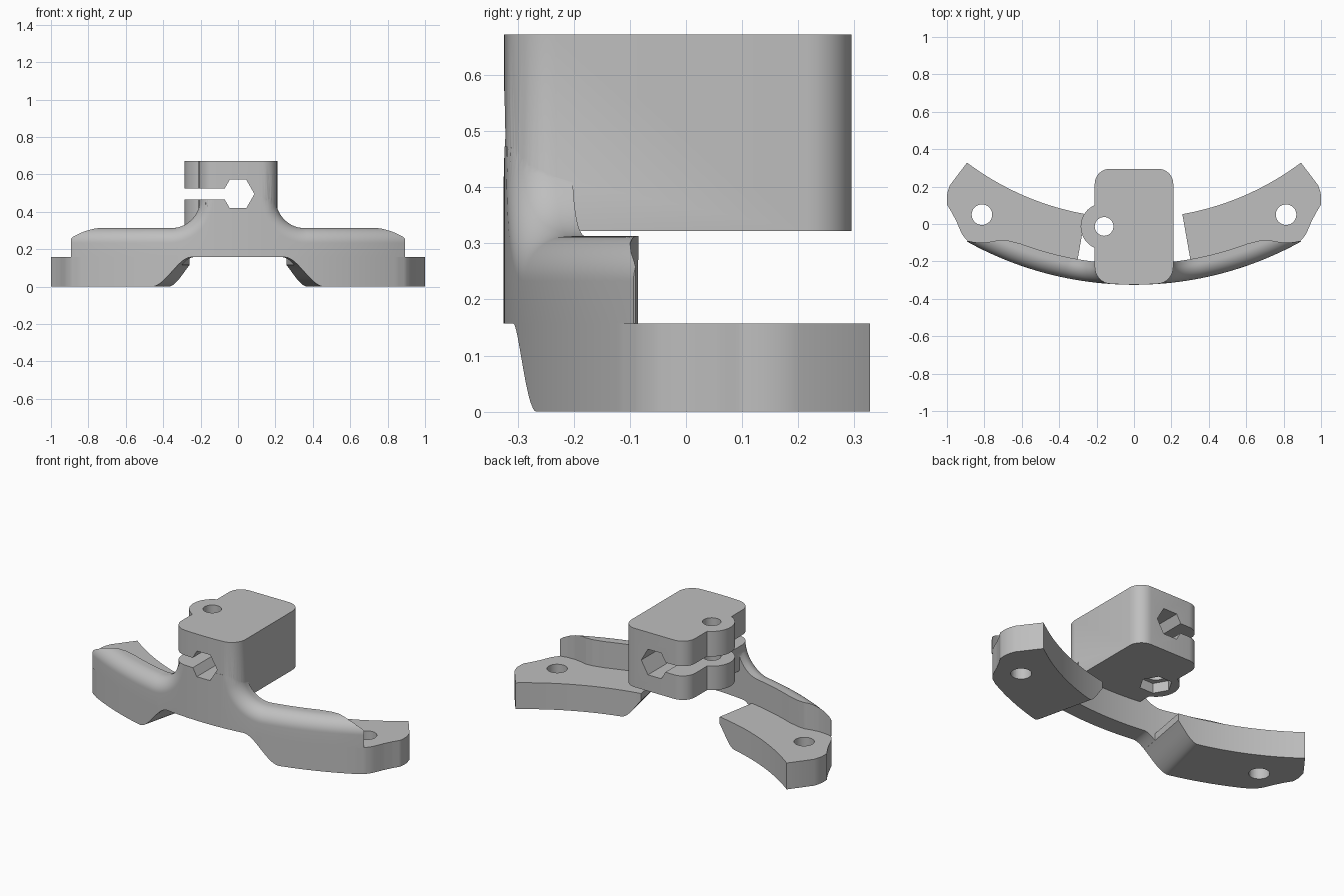
import bpy, bmesh, math
from math import sin, cos, sqrt, pi

if "Cube" in bpy.data.objects:
    bpy.data.objects.remove(bpy.data.objects["Cube"], do_unlink=True)

grey = bpy.data.materials.new("plain grey")
grey.use_nodes = True
colour = (0.52, 0.52, 0.52, 1)
grey.diffuse_color = colour
grey.node_tree.nodes["Principled BSDF"].inputs["Base Color"].default_value = colour

CY, R = 1.515, 1.84          # centre and radius of the curved front
LEDGE, EDGE = 0.157, 0.08    # top of the feet, rounding of the front edge
FOOT_START, FOOT_END, WALL_END = 0.175, 0.645, 0.507


def finish(name, bm):
    bmesh.ops.recalc_face_normals(bm, faces=bm.faces)
    mesh = bpy.data.meshes.new(name)
    bm.to_mesh(mesh)
    bm.free()
    mesh.materials.append(grey)
    ob = bpy.data.objects.new(name, mesh)
    bpy.context.collection.objects.link(ob)
    return ob


def loft(name, angles, section):
    """Sweep a changing (radius, height) section around the arc centre."""
    bm = bmesh.new()
    rings = [[bm.verts.new((r * sin(a), CY - r * cos(a), z)) for r, z in section(a)]
             for a in angles]
    n = len(rings[0])
    for p, q in zip(rings, rings[1:]):
        for i in range(n):
            j = (i + 1) % n
            bm.faces.new((p[i], p[j], q[j], q[i]))
    bm.faces.new(rings[0])
    bm.faces.new(rings[-1][::-1])
    return finish(name, bm)


def prism(name, outline, z0, z1):
    bm = bmesh.new()
    face = bm.faces.new([bm.verts.new((x, y, z0)) for x, y in outline])
    up = bmesh.ops.extrude_face_region(bm, geom=[face])["geom"]
    bmesh.ops.translate(bm, verts=[v for v in up if isinstance(v, bmesh.types.BMVert)],
                        vec=(0, 0, z1 - z0))
    return finish(name, bm)


def ring(x, y, r, n, turn=0):
    return [(x + r * cos(turn + 2 * pi * i / n), y + r * sin(turn + 2 * pi * i / n))
            for i in range(n)]


def boolean(target, tool, operation):
    mod = target.modifiers.new("join", 'BOOLEAN')
    mod.operation, mod.solver, mod.object = operation, 'EXACT', tool
    bpy.context.view_layer.objects.active = target
    bpy.ops.object.modifier_apply(modifier=mod.name)
    bpy.data.objects.remove(tool, do_unlink=True)


def interp(pts, t):
    for (a, u), (b, v) in zip(pts, pts[1:]):
        if t <= b:
            return u + (v - u) * max(0, (t - a) / (b - a))
    return pts[-1][1]


def underside(a):
    t = min(1, max(0, (R * sin(abs(a)) - 0.25) / 0.21))
    return LEDGE * (1 - t * t * (3 - 2 * t))


def wall_top(x, drop):
    """Flat arm that sweeps up into the clamp block."""
    if x > 0.37:
        return 0.313 - drop
    return 0.473 - sqrt(max(0, (0.16 + drop) ** 2 - (0.37 - x) ** 2))


WALL_INNER = [(0, 1.73), (0.36, 1.73), (0.4, 1.74), (0.423, 1.755), (0.44, 1.778),
              (0.461, 1.803), (0.485, 1.823), (WALL_END, 1.836)]
FOOT_OUTER = [(0.48, R), (0.511, 1.834), (0.53, 1.819), (0.564, 1.776), (0.59, 1.75),
              (0.617, 1.729), (0.636, 1.684), (FOOT_END, 1.64)]


def wall_section(a):
    a = abs(a)
    x, inner = R * sin(a), interp(WALL_INNER, a)
    low = underside(a) if a < FOOT_START + 0.001 else LEDGE
    pts = [(inner, low), (R, low)]
    depth = min(EDGE, R - inner)
    for i in range(13):
        d = depth * (1 - cos(pi / 2 * i / 12))
        drop = EDGE - sqrt(max(0, EDGE ** 2 - (EDGE - d) ** 2))
        pts.append((R - d, wall_top(x, drop)))
    pts.append((inner - 0.0005, wall_top(x, EDGE - sqrt(EDGE ** 2 - (EDGE - depth) ** 2))))
    return pts


def foot_section(a):
    low, outer = underside(a), interp(FOOT_OUTER, abs(a))
    return [(1.485, low), (outer, low), (outer, LEDGE), (1.485, LEDGE)]


# Clamp block with rounded corners and a bowed front
outline = []
for cx, cy, start in ((0.13, 0.215, 0), (-0.13, 0.215, 1), (-0.13, -0.24, 2), (0.13, -0.24, 3)):
    outline += [(cx + EDGE * cos(pi / 2 * (start + i / 8)),
                 cy + EDGE * sin(pi / 2 * (start + i / 8))) for i in range(9)]
    if start == 2:
        outline += [(-0.13 + 0.26 * i / 12, -0.32) for i in range(1, 12)]
outline = [(x, y if y > -0.24 else y - 0.004 + x * x / (2 * R)) for x, y in outline]
bracket = prism("clamp_bracket", outline, 0.322, 0.672)

# Screw boss and curved front wall
BX, BY = -0.16, -0.013
boolean(bracket, prism("screw_boss", ring(BX, BY, 0.125, 48), 0.322, 0.672), 'UNION')
N = 406
wall = loft("front_wall", [WALL_END * (2 * i / N - 1) for i in range(N + 1)], wall_section)
boolean(bracket, wall, 'UNION')

# Screw hole, nut pocket, clamping slot and hexagonal bore
boolean(bracket, prism("screw_hole", ring(BX, BY, 0.05, 32), 0.2, 0.8), 'DIFFERENCE')
boolean(bracket, prism("nut_pocket", ring(BX, BY, 0.088, 6), 0.3, 0.38), 'DIFFERENCE')
slot = prism("slot", [(-0.4, -0.6), (-0.02, -0.6), (-0.02, 0.6), (-0.4, 0.6)], 0.465, 0.523)
boolean(bracket, slot, 'DIFFERENCE')
bore = prism("hex_bore", ring(0, 0, 0.088, 6), -0.6, 0.6)
for v in bore.data.vertices:
    x, y, z = v.co
    v.co = (x, -z, 0.495 + y)
boolean(bracket, bore, 'DIFFERENCE')

# Feet with screw holes
parts = [bracket]
for side, name in ((1, "left_foot"), (-1, "right_foot")):
    span = FOOT_END - FOOT_START
    foot = loft(name, [side * (FOOT_START + span * i / 80) for i in range(81)], foot_section)
    boolean(foot, prism("foot_hole", ring(side * 0.813, 0.05, 0.055, 32), -0.1, 0.3), 'DIFFERENCE')
    parts.append(foot)

# Smooth curved faces, keep edges crisp
bpy.ops.object.select_all(action='DESELECT')
for ob in parts:
    ob.select_set(True)
bpy.context.view_layer.objects.active = bracket
bpy.ops.object.shade_smooth_by_angle(angle=math.radians(30))
